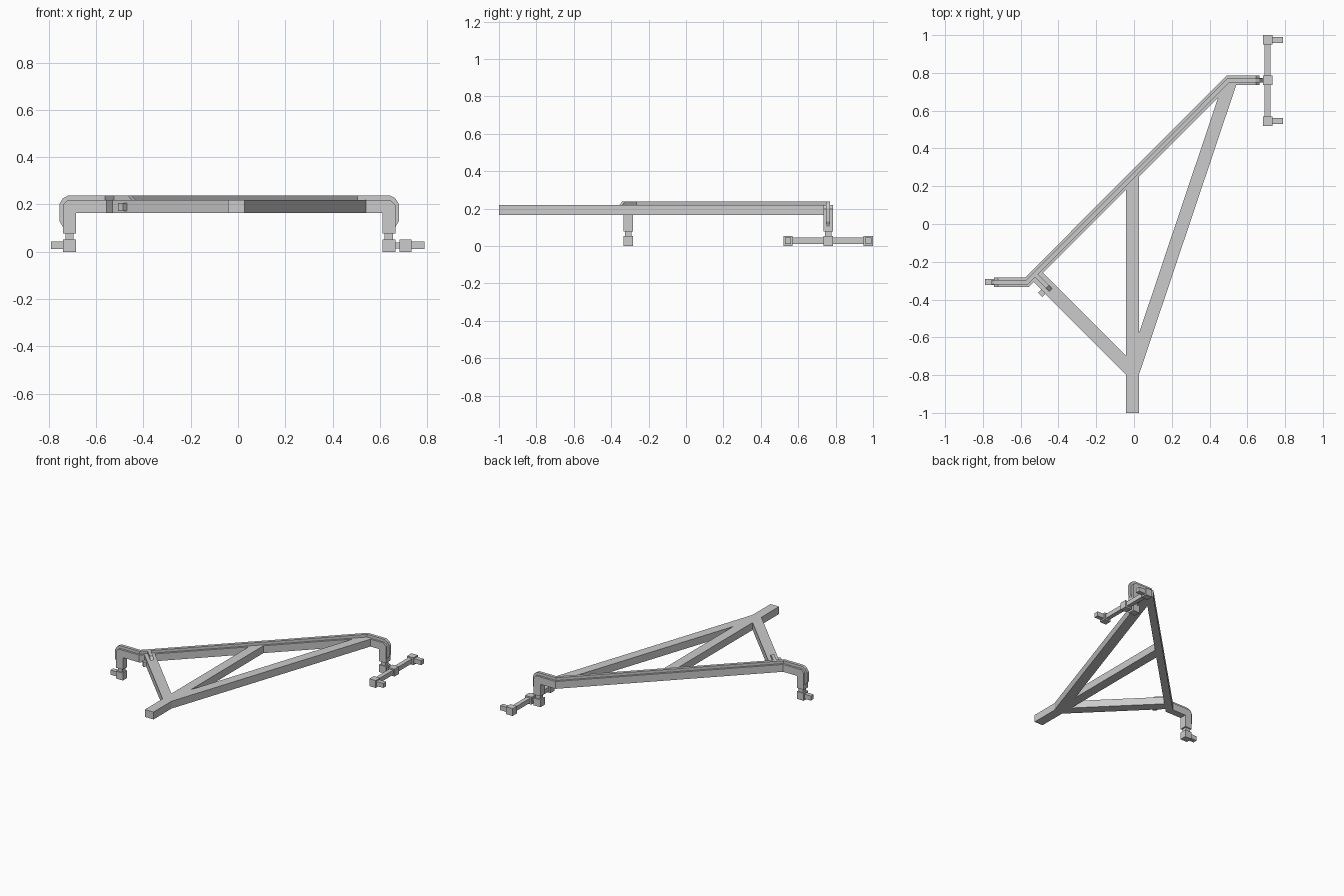
import bpy, bmesh, math
from mathutils import Vector

if "Cube" in bpy.data.objects:
    bpy.data.objects.remove(bpy.data.objects["Cube"])


def prism(name, pts, lo, hi, axis='Z'):
    """Extrude a 2D outline: axis Z uses (x, y) points, axis Y uses (x, z) points."""
    bm = bmesh.new()
    place = (lambda p, t: (p[0], p[1], t)) if axis == 'Z' else (lambda p, t: (p[0], t, p[1]))
    a = [bm.verts.new(place(p, lo)) for p in pts]
    b = [bm.verts.new(place(p, hi)) for p in pts]
    bm.faces.new(a)
    bm.faces.new(b)
    n = len(pts)
    for i in range(n):
        j = (i + 1) % n
        bm.faces.new((a[i], a[j], b[j], b[i]))
    bmesh.ops.recalc_face_normals(bm, faces=bm.faces)
    me = bpy.data.meshes.new(name)
    bm.to_mesh(me)
    bm.free()
    ob = bpy.data.objects.new(name, me)
    bpy.context.collection.objects.link(ob)
    return ob


def box(name, x0, x1, y0, y1, z0, z1):
    x0, x1 = sorted((x0, x1))
    return prism(name, [(x0, y0), (x1, y0), (x1, y1), (x0, y1)], z0, z1)


def strip(path, width):
    """Mitred outline of constant width around a path."""
    p = [Vector(q) for q in path]
    left, right = [], []
    for i, q in enumerate(p):
        d0 = (q - p[i - 1]).normalized() if i else (p[1] - q).normalized()
        d1 = (p[i + 1] - q).normalized() if i < len(p) - 1 else d0
        n0, n1 = Vector((-d0.y, d0.x)), Vector((-d1.y, d1.x))
        m = (n0 + n1).normalized()
        off = m * (width / 2 / m.dot(n0))
        left.append(q + off)
        right.append(q - off)
    return left + right[::-1]


Z0, Z1, ZP = 0.165, 0.218, 0.238     # beam bottom, beam top, conduit top
YL, YR = -0.308, 0.76                # left and right wheel-line y
ENDS = [("left", -0.74, YL, -1), ("right", 0.665, YR, 1)]


def rail_path(inset):
    return [(-0.74 + inset, YL), (-0.566, YL), (0.50, YR), (0.665 - inset, YR)]


# main diagonal rail with an arm at each end
prism("diagonal_rail", strip(rail_path(0.055), 0.05), Z0, Z1)

# conduit running along the top of the rail
prism("conduit", strip(rail_path(0.03), 0.022), Z1, ZP)

# triangle frame beams
prism("tow_beam", [(-0.042, -1), (0.027, -1), (0.027, 0.252), (-0.042, 0.183)], Z0, Z1)
prism("left_brace", [(-0.042, -0.798), (-0.042, -0.698), (-0.482, -0.257),
                     (-0.532, -0.307)], Z0, Z1)
prism("right_brace", [(0.027, -0.795), (0.541, 0.735), (0.51, 0.735),
                      (0.446, 0.671), (0.027, -0.577)], Z0, Z1)

# short conduit branch with sloped end, lying on the left brace
branch = prism("conduit_branch", [(0, Z1), (0, ZP), (0.095, ZP), (0.12, Z1)],
               -0.011, 0.011, 'Y')
branch.location = (-0.525, -0.265, 0)
branch.rotation_euler.z = -math.pi / 4

# small plug on the outer side of the left brace
plug = box("brace_plug", -0.016, 0.016, -0.022, 0.022, 0.172, 0.206)
plug.location = (-0.481, -0.359, 0)
plug.rotation_euler.z = -math.pi / 4

# legs, conduit drops, necks and hubs
for side, xo, y, s in ENDS:
    def out(profile):
        return [(xo + s * d, z) for d, z in profile]
    prism(side + "_leg", out([(-0.055, Z1), (-0.02, Z1), (0, 0.198), (0, 0.078),
                              (-0.055, 0.078)]), y - 0.025, y + 0.025, 'Y')
    prism(side + "_conduit_drop",
          out([(-0.03, ZP), (-0.022, ZP), (0, 0.226), (0.015, 0.202), (0.015, 0.13),
               (0, 0.105), (0, 0.198), (-0.02, Z1), (-0.03, Z1)]),
          y - 0.011, y + 0.011, 'Y')
    box(side + "_neck", xo - s * 0.045, xo - s * 0.01, y - 0.0175, y + 0.0175, 0.053, 0.078)
    box(side + "_hub", xo - s * 0.055, xo, y - 0.025, y + 0.025, 0, 0.053)

# left axle stub
box("left_axle", -0.79, -0.74, YL - 0.016, YL + 0.016, 0.011, 0.044)

# right bogie: link, pivot, rocker bars, end hubs and axle stubs
box("bogie_link", 0.665, 0.682, YR - 0.012, YR + 0.012, 0.014, 0.04)
box("bogie_pivot", 0.682, 0.733, YR - 0.025, YR + 0.025, 0, 0.053)
for label, s in (("front", -1), ("rear", 1)):
    yc = YR + s * 0.215
    y0, y1 = sorted((YR + s * 0.025, yc - s * 0.025))
    box(label + "_bogie_bar", 0.692, 0.723, y0, y1, 0.011, 0.044)
    box(label + "_bogie_hub", 0.682, 0.733, yc - 0.025, yc + 0.025, 0, 0.053)
    box(label + "_bogie_axle", 0.733, 0.788, yc - 0.016, yc + 0.016, 0.011, 0.044)
